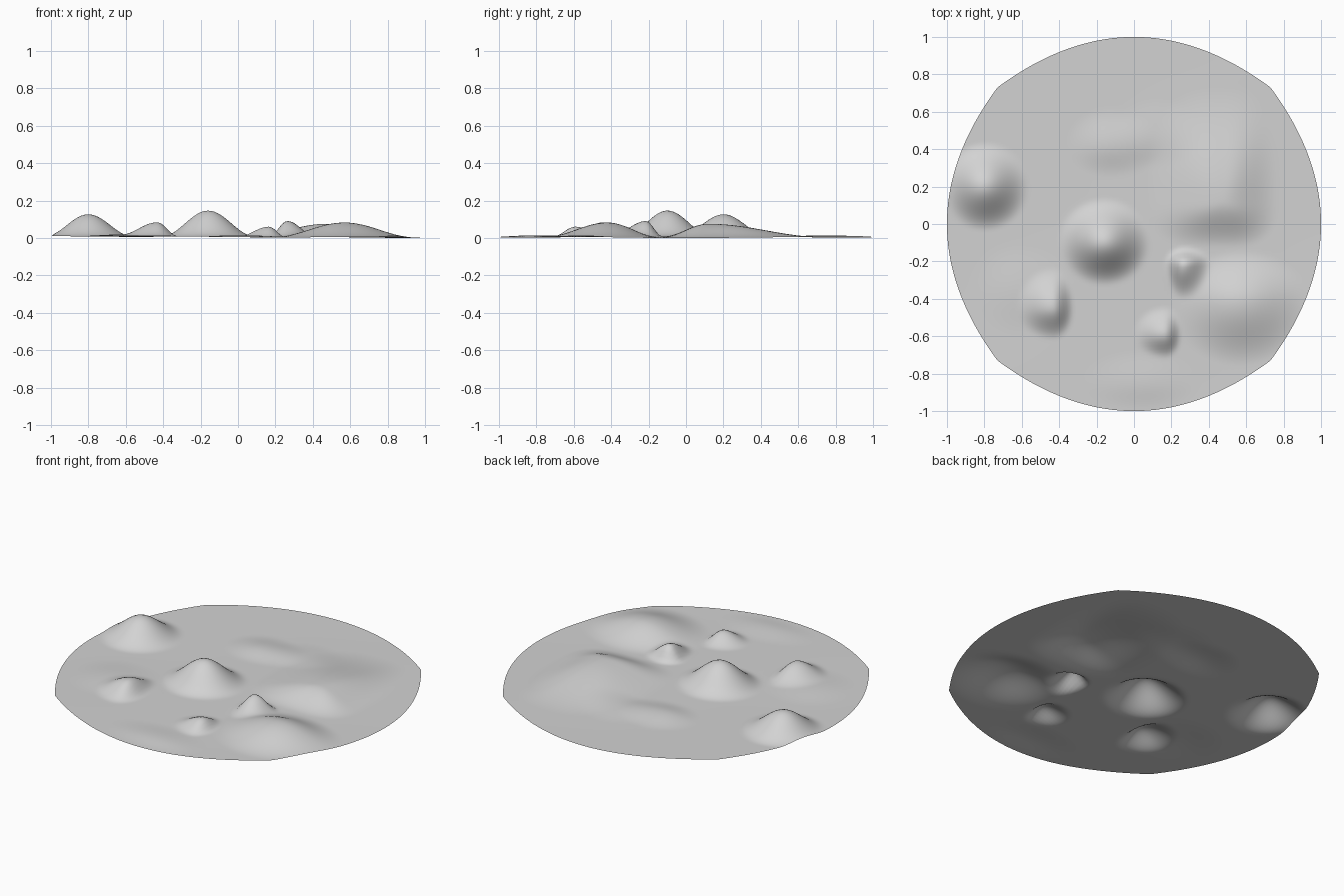
import bpy
import bmesh
import math

N = 110            # grid cells per side
BOW = 0.27         # how far the square's corners are pulled in


# One hill: centre, height, reach to left/right/front/back, squareness of its plan
HILLS = [
    (-0.80, 0.20, 0.118, 0.23, 0.24, 0.24, 0.24, 2.0),     # west hill
    (-0.16, -0.10, 0.138, 0.25, 0.25, 0.23, 0.24, 2.0),    # central hill
    (-0.43, -0.45, 0.072, 0.20, 0.11, 0.17, 0.22, 2.0),    # south-west knoll
    (0.165, -0.59, 0.056, 0.17, 0.09, 0.13, 0.15, 2.0),    # south knoll
    (0.265, -0.215, 0.083, 0.10, 0.15, 0.19, 0.09, 2.0),   # steep crag
    (0.57, -0.42, 0.078, 0.38, 0.38, 0.34, 0.28, 2.0),     # broad south-east rise
    (0.48, 0.12, 0.070, 0.42, 0.29, 0.25, 0.62, 2.8),      # plateau
    (-0.13, 0.42, 0.020, 0.24, 0.30, 0.17, 0.20, 2.0),     # low northern mound
    (0.12, 0.48, 0.008, 0.25, 0.25, 0.18, 0.20, 2.0),      # mound shoulder
    (-0.62, -0.35, 0.010, 0.25, 0.35, 0.25, 0.25, 2.0),    # shallow swell
    (0.05, -0.85, 0.010, 0.35, 0.30, 0.15, 0.18, 2.0),     # southern swell
]


def hill(x, y, cx, cy, h, left, right, front, back, p):
    dx = (x - cx) / (right if x > cx else left)
    dy = (y - cy) / (back if y > cy else front)
    r = (abs(dx) ** p + abs(dy) ** p) ** (1 / p)
    return h * 0.5 * (1 + math.cos(math.pi * r)) if r < 1 else 0.0


def height(x, y):
    z = 0.010 + 0.003 * math.sin(4.1 * x + 1) * math.cos(3.7 * y)
    z -= 0.004 * x
    return max(0.0, z + sum(hill(x, y, *params) for params in HILLS))


# Ground sheet: square grid bowed into a near-circle, raised by the hills
bm = bmesh.new()
bmesh.ops.create_grid(bm, x_segments=N, y_segments=N, size=1.0)
for v in bm.verts:
    a, b = v.co.x, v.co.y
    x = a * (1 - BOW * b * b)
    y = b * (1 - BOW * a * a)
    v.co = (x, y, height(x, y))
low = min(v.co.z for v in bm.verts)
for v in bm.verts:
    v.co.z -= low
for f in bm.faces:
    f.smooth = True
mesh = bpy.data.meshes.new("hilly_ground")
bm.to_mesh(mesh)
bm.free()

grey = bpy.data.materials.new("plain_grey")
grey.diffuse_color = (0.65, 0.65, 0.65, 1)
mesh.materials.append(grey)
ground = bpy.data.objects.new("hilly_ground", mesh)
bpy.context.collection.objects.link(ground)
